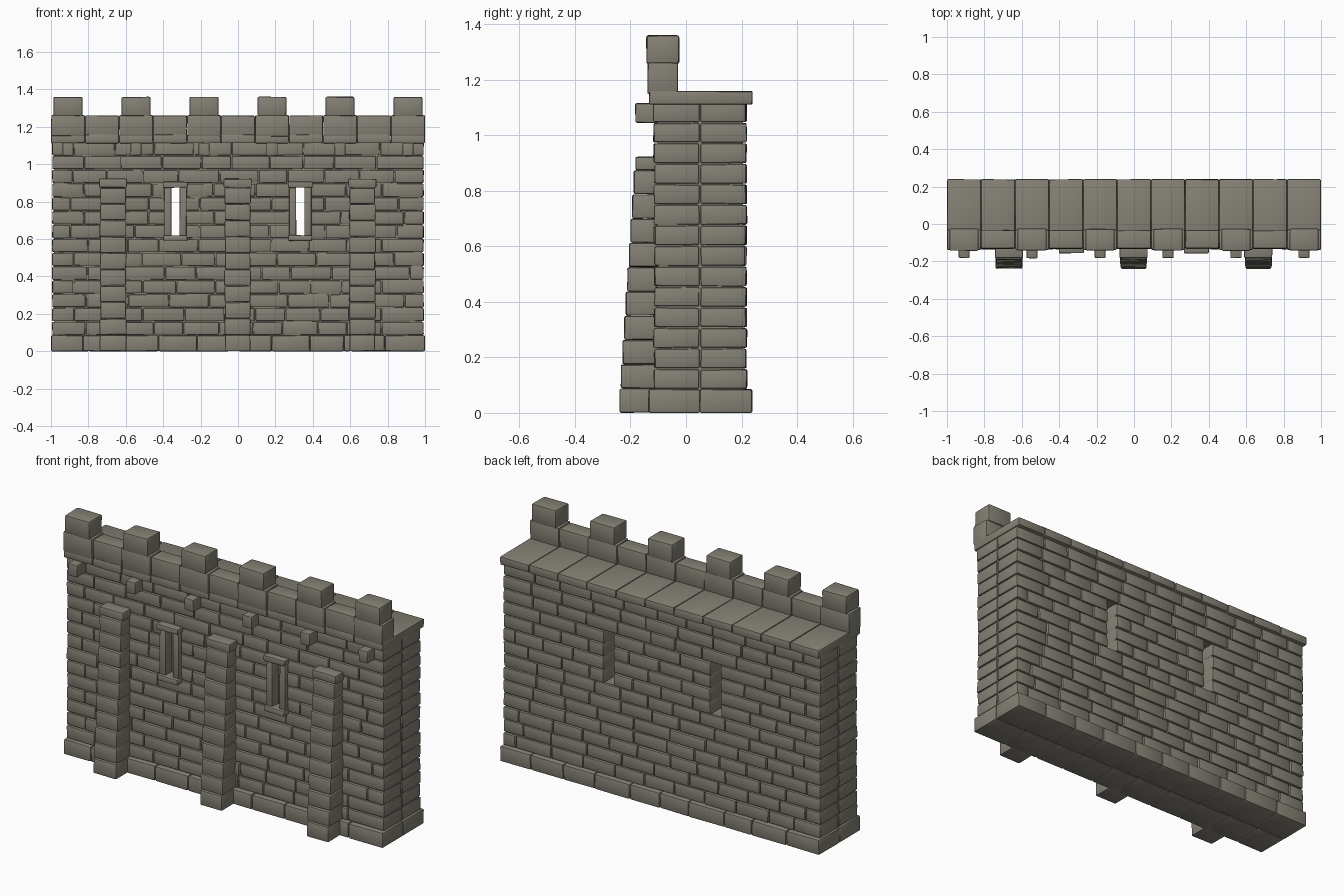
import bpy, bmesh, random
from mathutils import Vector

if "Cube" in bpy.data.objects:
    bpy.data.objects.remove(bpy.data.objects["Cube"])

random.seed(7)
stone = bpy.data.materials.new("grey stone")
stone.diffuse_color = (0.235, 0.219, 0.179, 1)
stone.use_nodes = True
stone.node_tree.nodes["Principled BSDF"].inputs["Base Color"].default_value = stone.diffuse_color


def add_block(bm, x0, x1, y0, y1, z0, z1, bevel=0.006, jitter=0.0015):
    """One slightly irregular stone with rounded edges."""
    verts = bmesh.ops.create_cube(bm, size=1)["verts"]
    c = Vector(((x0 + x1) / 2, (y0 + y1) / 2, (z0 + z1) / 2))
    s = Vector((x1 - x0, y1 - y0, z1 - z0))
    for v in verts:
        v.co = c + v.co * s
        v.co += Vector([random.uniform(-jitter, jitter) for _ in range(3)])
        v.co.z = max(v.co.z, 0)
    if bevel:
        edges = list({e for v in verts for e in v.link_edges})
        bmesh.ops.bevel(bm, geom=edges, offset=bevel, segments=2,
                        profile=0.5, affect='EDGES')


def finish(name, bm):
    bmesh.ops.recalc_face_normals(bm, faces=bm.faces[:])
    me = bpy.data.meshes.new(name)
    bm.to_mesh(me)
    bm.free()
    me.materials.append(stone)
    ob = bpy.data.objects.new(name, me)
    bpy.context.collection.objects.link(ob)
    bpy.ops.object.select_all(action='DESELECT')
    ob.select_set(True)
    bpy.context.view_layer.objects.active = ob
    bpy.ops.object.shade_smooth_by_angle(angle=0.7)
    return ob


def cuts(x0, x1, width, shift):
    """Running-bond joints from x0 to x1, uneven in width."""
    xs, x = [x0], x0 + width * (0.55 if shift else 1) * random.uniform(0.85, 1.15)
    while x < x1 - width * 0.4:
        xs.append(x)
        x += width * random.uniform(0.8, 1.2)
    return xs + [x1]


BASE, TOP, ROWS = 0.085, 1.12, 14
H = (TOP - BASE) / ROWS
WINDOWS = (-0.335, 0.333)
SLIT = 0.03
G = 0.0025  # half of a joint

# brick faces, front and back, with gaps left for the arrow slits
for name, y0, y1 in (("front_bricks", -0.115, 0.05), ("back_bricks", 0.05, 0.217)):
    bm = bmesh.new()
    for r in range(ROWS):
        z = BASE + r * H
        spans = [(-0.995, 0.995)]
        if 7 <= r <= 10:
            spans = [(-0.995, WINDOWS[0] - SLIT), (WINDOWS[0] + SLIT, WINDOWS[1] - SLIT),
                     (WINDOWS[1] + SLIT, 0.995)]
        for a, b in spans:
            xs = cuts(a, b, 0.19, r % 2)
            for p, q in zip(xs, xs[1:]):
                d = random.uniform(-0.003, 0.003)
                f, k = (y0 + d, y1 - G) if y0 < 0 else (y0 + G, y1 + d)
                add_block(bm, p + G, q - G, f, k, z + G, z + H - G)
    finish(name, bm)

# mortar core just behind the brick faces
bm = bmesh.new()
zl, zh = BASE + 7 * H, BASE + 11 * H
core = [(-0.985, 0.985, 0.02, zl), (-0.985, 0.985, zh, 1.13),
        (-0.985, WINDOWS[0] - SLIT - 0.004, zl, zh),
        (WINDOWS[0] + SLIT + 0.004, WINDOWS[1] - SLIT - 0.004, zl, zh),
        (WINDOWS[1] + SLIT + 0.004, 0.985, zl, zh)]
for a, b, z0, z1 in core:
    add_block(bm, a, b, -0.103, 0.205, z0, z1, 0, 0)
finish("mortar_core", bm)

# projecting footing
bm = bmesh.new()
for y0, y1 in ((-0.135, 0.05), (0.05, 0.238)):
    xs = cuts(-1, 1, 0.19, False)
    for p, q in zip(xs, xs[1:]):
        add_block(bm, p + 0.001, q - 0.001, y0, y1, 0, BASE, 0.007)
finish("footing_stones", bm)

# walkway slabs, parapet, merlons and corbels share eleven bays
slabs, parapet, merlons, corbels = (bmesh.new() for _ in range(4))
W = 2 / 11
for i in range(11):
    a, b = -1 + i * W, -1 + (i + 1) * W
    c = (a + b) / 2
    add_block(slabs, a + 0.001, b - 0.001, -0.133, 0.239, 1.112, 1.159, 0.006)
    if i % 2 == 0:
        add_block(parapet, a + 0.001, b - 0.001, -0.138, -0.03, 1.15, 1.262, 0.006)
        add_block(merlons, c - 0.077, c + 0.077, -0.142, -0.025, 1.258, 1.36, 0.008)
        add_block(corbels, c - 0.029, c + 0.029, -0.182, -0.09, 1.046, 1.116, 0.006)
    else:
        add_block(parapet, a + 0.001, b - 0.001, -0.13, -0.034, 1.15, 1.26, 0.006)
finish("walkway_slabs", slabs)
finish("parapet", parapet)
finish("merlons", merlons)
finish("corbels", corbels)

# tapering buttresses with a cap stone
for n, x in zip(("left", "middle", "right"), (-0.668, -0.002, 0.665)):
    bm = bmesh.new()
    for i in range(10):
        w = 0.07 + random.uniform(-0.003, 0.002)
        add_block(bm, x - w, x + w, -0.24 + 0.0058 * i, -0.09,
                  i * 0.0875 + 0.001, (i + 1) * 0.0875 - 0.001, 0.007)
    add_block(bm, x - 0.075, x + 0.075, -0.182, -0.09, 0.875, 0.922, 0.006)
    finish(n + "_buttress", bm)

# arrow slit surrounds
for n, x in zip(("left", "right"), WINDOWS):
    bm = bmesh.new()
    add_block(bm, x - 0.066, x + 0.066, -0.156, -0.08, 0.874, 0.906, 0.005)
    add_block(bm, x - 0.064, x + 0.064, -0.156, -0.08, 0.59, 0.62, 0.005)
    for s in (-1, 1):
        m = x + s * 0.041
        add_block(bm, m - 0.019, m + 0.019, -0.138, -0.08, 0.617, 0.877, 0.005)
    finish(n + "_arrow_slit_frame", bm)
